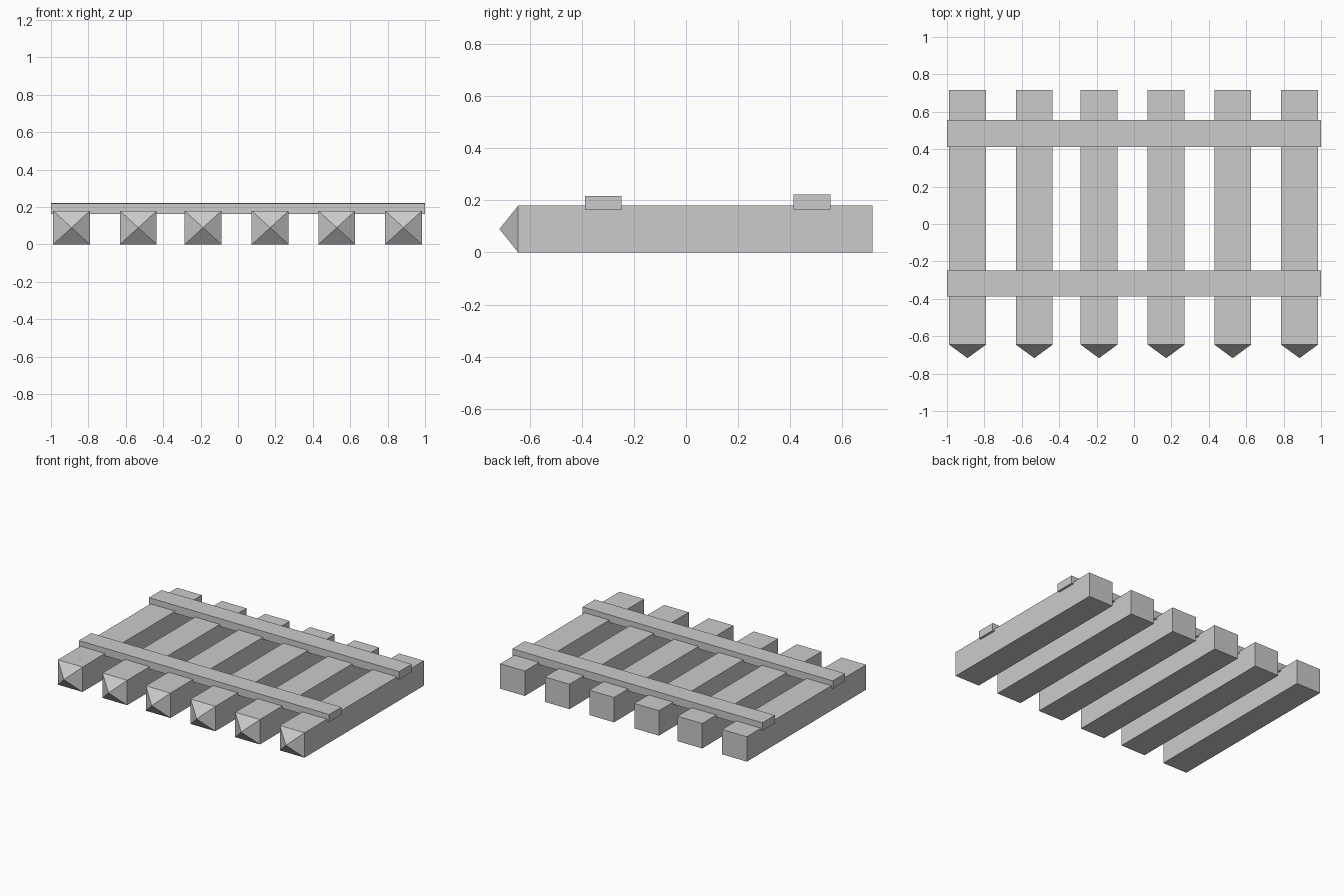
import bpy, bmesh

if "Cube" in bpy.data.objects:
    bpy.data.objects.remove(bpy.data.objects["Cube"])

def mesh_object(name, verts, faces):
    me = bpy.data.meshes.new(name)
    me.from_pydata(verts, [], faces)
    bm = bmesh.new()
    bm.from_mesh(me)
    bmesh.ops.recalc_face_normals(bm, faces=bm.faces)
    bm.to_mesh(me)
    bm.free()
    ob = bpy.data.objects.new(name, me)
    bpy.context.collection.objects.link(ob)
    return ob

def corners(x0, x1, y, z0, z1):
    return [(x0, y, z0), (x1, y, z0), (x1, y, z1), (x0, y, z1)]

SIDES = [(i, (i + 1) % 4, (i + 1) % 4 + 4, i + 4) for i in range(4)]

# Pickets: square posts with a pyramid point at the front
def picket(name, cx, w=0.197, h=0.18, y0=-0.645, y1=0.717, tip=-0.717):
    a, b = cx - w / 2, cx + w / 2
    verts = corners(a, b, y0, 0, h) + corners(a, b, y1, 0, h) + [(cx, tip, h / 2)]
    point = [(i, (i + 1) % 4, 8) for i in range(4)]
    mesh_object(name, verts, SIDES + [(4, 5, 6, 7)] + point)

# Rails: flat boards lying across the pickets, slightly sunk in
def rail(name, y0, y1, z0, z1):
    verts = corners(-1, 1, y0, z0, z1) + corners(-1, 1, y1, z0, z1)
    mesh_object(name, verts, SIDES + [(0, 1, 2, 3), (4, 5, 6, 7)])

for i, x in enumerate((-0.89, -0.533, -0.187, 0.172, 0.528, 0.885)):
    picket(f"picket_{i + 1}", x)
rail("front_rail", -0.388, -0.248, 0.163, 0.218)
rail("back_rail", 0.413, 0.555, 0.165, 0.222)
